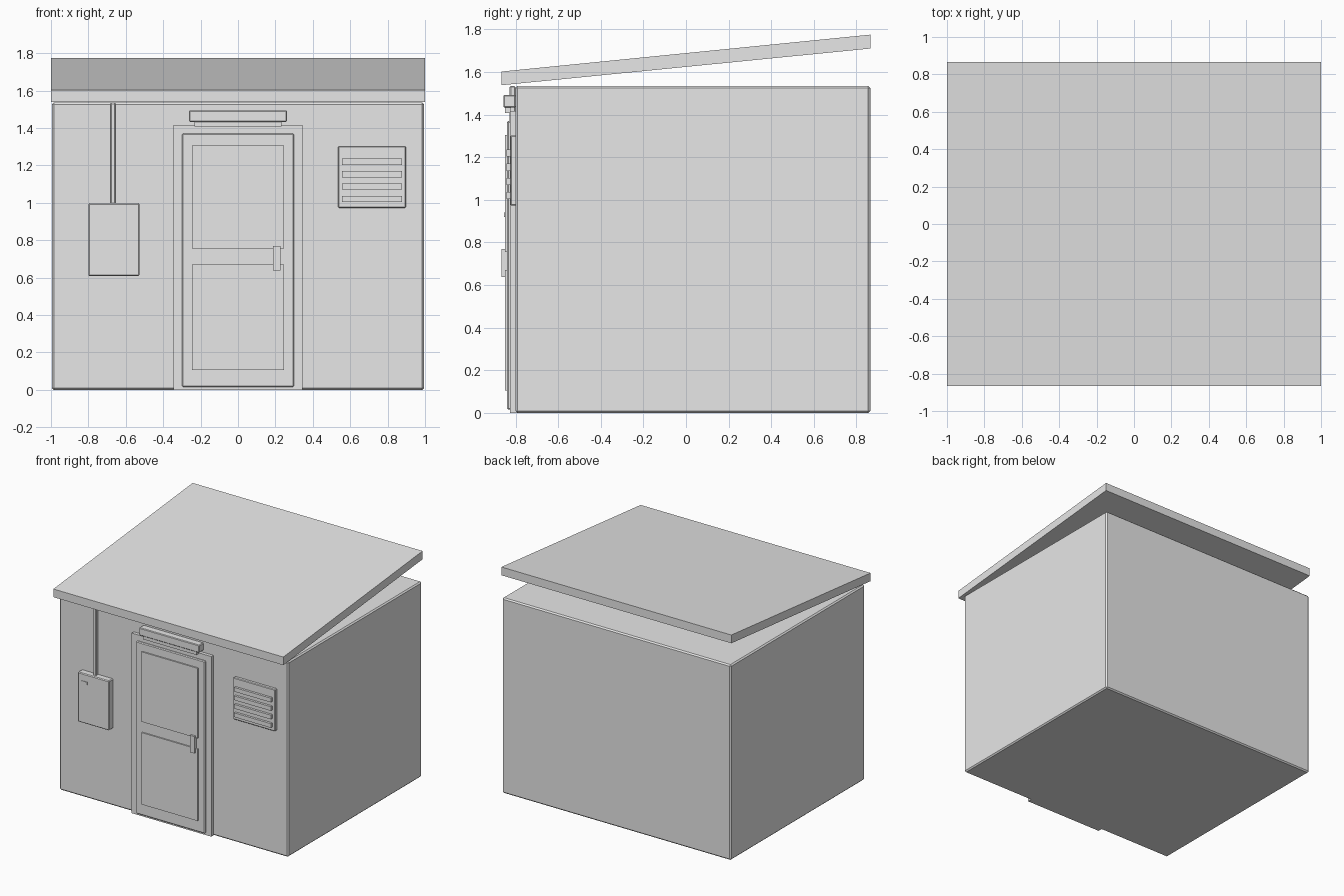
import bpy, bmesh

if "Cube" in bpy.data.objects:
    bpy.data.objects.remove(bpy.data.objects["Cube"])

grey = bpy.data.materials.new("plain grey")
grey.diffuse_color = (0.8, 0.8, 0.8, 1)
grey.use_nodes = True
grey.node_tree.nodes["Principled BSDF"].inputs["Base Color"].default_value = grey.diffuse_color


def finish(name, bm):
    bmesh.ops.recalc_face_normals(bm, faces=bm.faces)
    mesh = bpy.data.meshes.new(name)
    bm.to_mesh(mesh)
    bm.free()
    mesh.materials.append(grey)
    obj = bpy.data.objects.new(name, mesh)
    bpy.context.collection.objects.link(obj)
    return obj


def box(name, x, y, z, bevel=0.0):
    """Box from (min, max) ranges, with an optional chamfer."""
    bm = bmesh.new()
    bmesh.ops.create_cube(bm, size=1)
    for v in bm.verts:
        for i, (lo, hi) in enumerate((x, y, z)):
            v.co[i] = lo if v.co[i] < 0 else hi
    if bevel:
        bmesh.ops.bevel(bm, geom=bm.edges[:], offset=bevel, segments=1,
                        affect='EDGES', profile=0.5)
    return finish(name, bm)


WALL = -0.80  # front wall plane

# Main body
box("walls", (-0.995, 0.995), (WALL, 0.865), (0, 1.535), 0.01)

# Sloping roof slab: side profile extruded along x
bm = bmesh.new()
profile = [(-0.865, 1.538), (0.865, 1.71), (0.865, 1.775), (-0.865, 1.602)]
face = bm.faces.new([bm.verts.new((-1, y, z)) for y, z in profile])
ext = bmesh.ops.extrude_face_region(bm, geom=[face])
for v in ext["geom"]:
    if isinstance(v, bmesh.types.BMVert):
        v.co.x = 1
finish("roof", bm)

# Door with frame, two raised panels and handle
box("door_frame", (-0.346, 0.346), (-0.826, WALL + 0.02), (0, 1.416))
box("door", (-0.30, 0.30), (-0.84, WALL), (0.015, 1.37), 0.006)
for name, z in (("lower_door_panel", (0.105, 0.67)), ("upper_door_panel", (0.755, 1.305))):
    box(name, (-0.245, 0.245), (-0.85, -0.83), z)
box("door_handle", (0.188, 0.226), (-0.866, -0.835), (0.637, 0.77))

# Lamp above the door
box("lamp_housing", (-0.262, 0.262), (-0.857, WALL), (1.433, 1.493), 0.005)
box("lamp_lens", (-0.233, 0.233), (-0.85, -0.822), (1.407, 1.436))

# Electrical box, small plate and conduit
box("electrical_box", (-0.80, -0.527), (-0.85, WALL + 0.01), (0.608, 0.998), 0.006)
box("electrical_box_plate", (-0.77, -0.715), (-0.854, -0.848), (0.92, 0.94))
box("conduit", (-0.683, -0.655), (-0.828, WALL), (0.99, 1.535), 0.006)

# Vent with slats
box("vent", (0.535, 0.898), (-0.824, WALL + 0.01), (0.973, 1.302), 0.005)
for i in range(4):
    z = 1.003 + i * 0.0667
    box(f"vent_slat_{i + 1}", (0.556, 0.876), (-0.842, -0.82), (z, z + 0.033))
